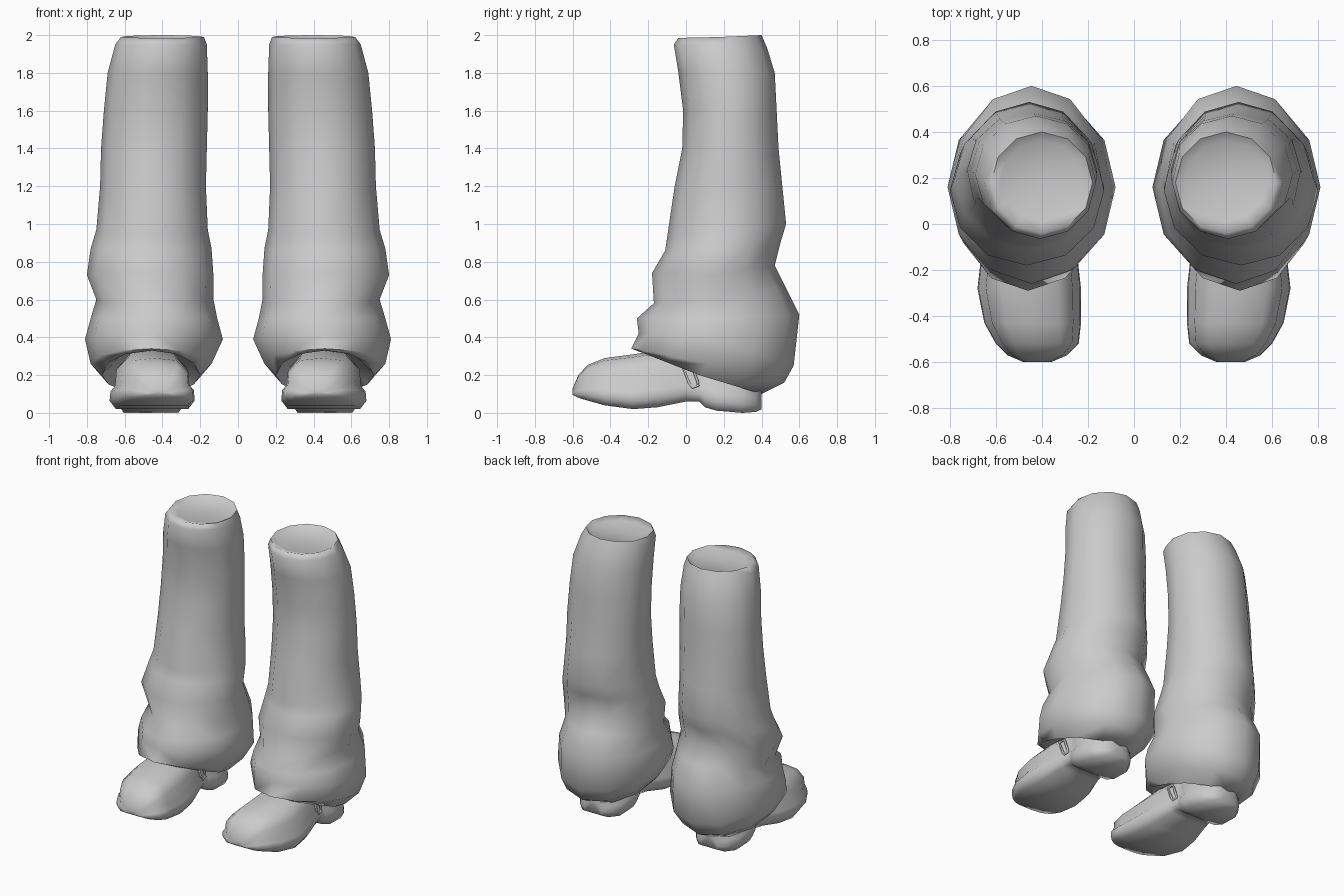
import bpy
import bmesh
import math
from mathutils import Vector

cube = bpy.data.objects.get("Cube")
if cube:
    bpy.data.objects.remove(cube, do_unlink=True)

grey = bpy.data.materials.new("plain grey")
grey.use_nodes = True
colour = (0.6, 0.6, 0.6, 1)
grey.diffuse_color = colour
grey.node_tree.nodes["Principled BSDF"].inputs["Base Color"].default_value = colour


def finish(name, bm, sharp_angle):
    """Turn a bmesh into a smooth shaded object."""
    bmesh.ops.recalc_face_normals(bm, faces=bm.faces)
    mesh = bpy.data.meshes.new(name)
    bm.to_mesh(mesh)
    bm.free()
    mesh.materials.append(grey)
    obj = bpy.data.objects.new(name, mesh)
    bpy.context.collection.objects.link(obj)
    bpy.ops.object.select_all(action="DESELECT")
    obj.select_set(True)
    bpy.context.view_layer.objects.active = obj
    bpy.ops.object.shade_smooth_by_angle(angle=math.radians(sharp_angle))
    return obj


def loft(name, rings, mirror, sharp_angle=80):
    """Skin closed rings of points and close both ends with a fan."""
    bm = bmesh.new()
    loops = [[bm.verts.new((p[0] * mirror, p[1], p[2])) for p in ring] for ring in rings]
    count = len(loops[0])
    for lower, upper in zip(loops, loops[1:]):
        for i in range(count):
            j = (i + 1) % count
            bm.faces.new((lower[i], lower[j], upper[j], upper[i]))
    for loop in (loops[0], loops[-1]):
        middle = bm.verts.new(sum((v.co for v in loop), Vector()) / count)
        for i in range(count):
            bm.faces.new((loop[i], loop[(i + 1) % count], middle))
    return finish(name, bm, sharp_angle)


# Trouser rings: front y, back y, inner x, outer x, then z at front, side, back
TROUSER = [
    (-.1, .3, .28, .62, .36, .3, .22),
    (-.26, .4, .2, .72, .33, .2, .1),
    (-.29, .52, .14, .78, .34, .26, .16),
    (-.25, .57, .08, .81, .42, .39, .25),
    (-.26, .6, .11, .78, .5, .5, .52),
    (-.17, .53, .13, .75, .58, .6, .66),
    (-.18, .47, .13, .8, .74, .73, .78),
    (-.11, .5, .14, .78, .86, .87, .9),
    (-.1, .53, .16, .75, .93, .97, 1),
    (-.06, .51, .17, .73, 1.2, 1.2, 1.2),
    (-.02, .49, .165, .725, 1.4, 1.4, 1.4),
    (-.015, .48, .16, .71, 1.6, 1.6, 1.6),
    (-.04, .47, .16, .69, 1.8, 1.8, 1.8),
    (-.065, .43, .165, .65, 1.95, 1.95, 1.93),
    (-.04, .4, .18, .62, 1.985, 1.99, 2),
    (.01, .36, .22, .58, 1.97, 1.97, 1.97),
]


def trouser_ring(front, back, inner, outer, z_front, z_side, z_back, sides=12):
    points = []
    for i in range(sides):
        angle = math.tau * i / sides
        c, s = math.cos(angle), math.sin(angle)
        end = z_back if s > 0 else z_front
        points.append(((inner + outer) / 2 + c * (outer - inner) / 2,
                       (front + back) / 2 + s * (back - front) / 2,
                       z_side + (end - z_side) * abs(s)))
    return points


# Shoe sections from toe to heel: y, centre x, half width, sole z, top z
SHOE = [
    (-.6, .42, .06, .095, .13),
    (-.57, .42, .13, .08, .2),
    (-.52, .42, .18, .065, .255),
    (-.43, .44, .21, .04, .29),
    (-.28, .455, .225, .02, .31),
    (-.15, .455, .21, .03, .33),
    (0, .46, .17, .06, .33),
    (.07, .46, .15, .06, .33),
    (.1, .46, .16, .03, .33),
    (.16, .46, .18, .012, .32),
    (.3, .46, .17, 0, .3),
    (.37, .46, .12, .005, .25),
    (.4, .46, .07, .02, .2),
]
# Half cross-section of the shoe: width share, height share
SECTION = [(.85, 0), (1, .15), (.98, .32), (.87, .43), (.84, .72), (.55, .95)]


def shoe_ring(y, centre, half, sole, top):
    right = [(centre + half * w, y, sole + (top - sole) * h) for w, h in SECTION]
    left = [(2 * centre - x, y, z) for x, y, z in reversed(right)]
    return right + [(centre, y, top)] + left


def strap_loop(name, x, mirror):
    """Flat loop of bent wire lying against the side of the shoe."""
    curve = bpy.data.curves.new(name, "CURVE")
    curve.dimensions = "3D"
    curve.bevel_depth = 0.008
    curve.bevel_resolution = 1
    outline = [(-.02, .25), (.02, .15), (.035, .135), (.065, .145), (.06, .17), (.03, .25)]
    spline = curve.splines.new("POLY")
    spline.points.add(len(outline) - 1)
    spline.use_cyclic_u = True
    for point, (y, z) in zip(spline.points, outline):
        point.co = (x * mirror, y, z, 1)
    curve.materials.append(grey)
    obj = bpy.data.objects.new(name, curve)
    bpy.context.collection.objects.link(obj)


for side, mirror in (("left", 1), ("right", -1)):
    loft(side + "_trouser_leg", [trouser_ring(*r) for r in TROUSER], mirror)
    loft(side + "_shoe", [shoe_ring(*r) for r in SHOE], mirror)
    strap_loop(side + "_outer_strap_loop", .615, mirror)
    strap_loop(side + "_inner_strap_loop", .305, mirror)
